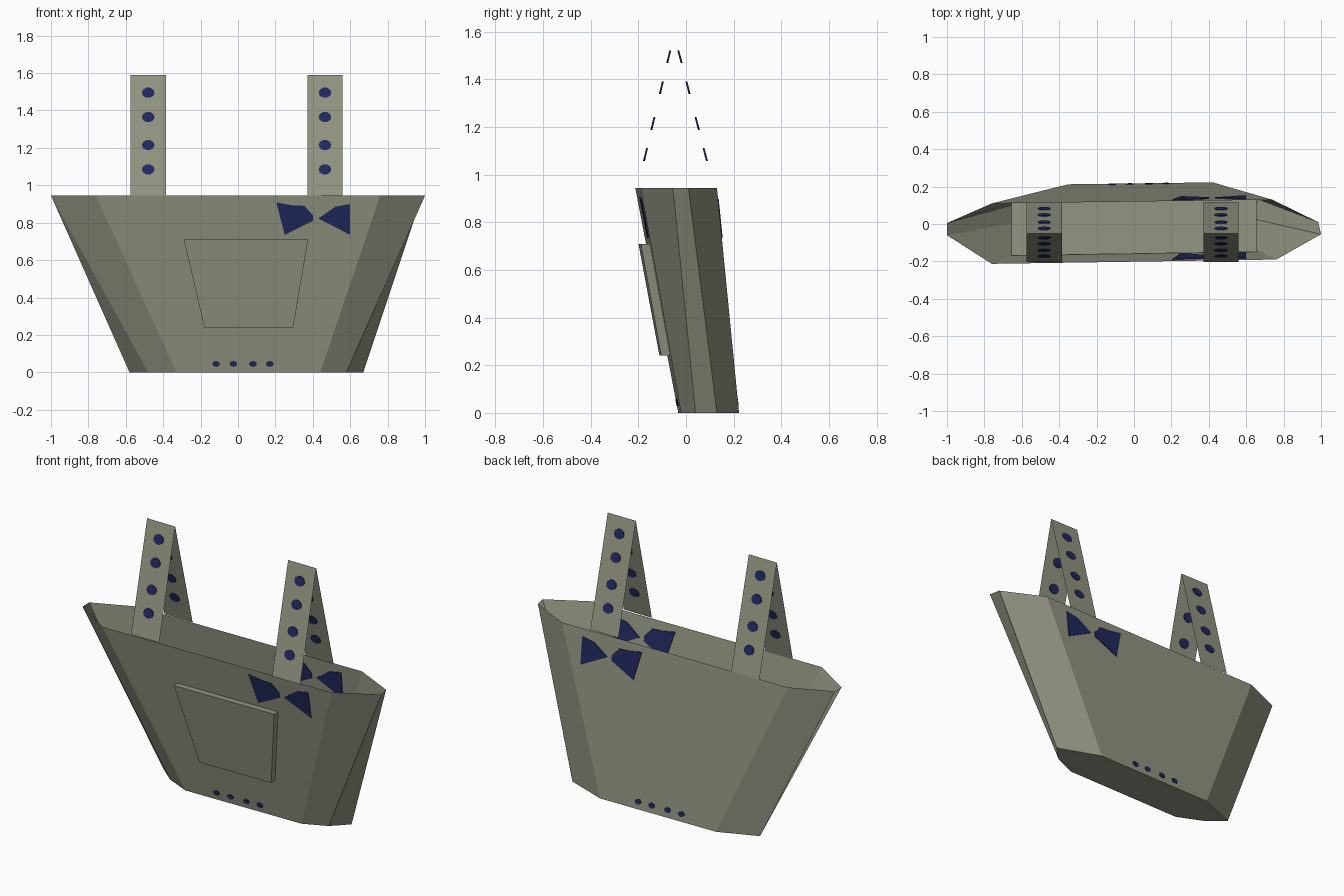
import bpy, bmesh, math

if "Cube" in bpy.data.objects:
    bpy.data.objects.remove(bpy.data.objects["Cube"])

RIM, APEX_Z, APEX_Y = 0.945, 1.59, -0.05


def material(name, rgb):
    m = bpy.data.materials.new(name)
    m.diffuse_color = (*rgb, 1)
    m.use_nodes = True
    m.node_tree.nodes["Principled BSDF"].inputs["Base Color"].default_value = m.diffuse_color
    return m


CANVAS = material("olive grey canvas", (0.29, 0.30, 0.225))
NAVY = material("navy blue", (0.0145, 0.022, 0.11))


# Linear surfaces giving y for any (x, z)
def front(x, z):
    return -0.0275 - 0.174 * z / RIM + 0.0151 * x


def back(x, z):
    return 0.217 - 0.097 * z / RIM + 0.0133 * x


def strap_leg(base_y):
    return lambda x, z: base_y + (APEX_Y - base_y) * (z - RIM) / (APEX_Z - RIM)


def build(name, verts, faces, mat):
    bm = bmesh.new()
    vs = [bm.verts.new(v) for v in verts]
    for f in faces:
        bm.faces.new([vs[i] for i in f])
    bmesh.ops.recalc_face_normals(bm, faces=bm.faces)
    mesh = bpy.data.meshes.new(name)
    bm.to_mesh(mesh)
    bm.free()
    mesh.materials.append(mat)
    ob = bpy.data.objects.new(name, mesh)
    bpy.context.collection.objects.link(ob)
    return ob


def plate(name, outline, surface, lo, hi, mat):
    """Prism of an (x, z) outline lying on a surface, from y offset lo to hi."""
    n = len(outline)
    verts = [(x, surface(x, z) + d, z) for d in (lo, hi) for x, z in outline]
    faces = [range(n), range(n, 2 * n)]
    faces += [(i, (i + 1) % n, (i + 1) % n + n, i + n) for i in range(n)]
    return build(name, verts, faces, mat)


def spot(cx, cz, rx, rz, n=10):
    return [(cx + rx * math.cos(math.tau * i / n), cz + rz * math.sin(math.tau * i / n))
            for i in range(n)]


# Open bag body: eight-sided rim lofted to an eight-sided base
rim = [(-0.76, front(-0.76, RIM)), (0.76, front(0.76, RIM)), (1.0, -0.055), (0.985, 0.01),
       (0.74, back(0.74, RIM)), (-0.76, back(-0.76, RIM)), (-1.0, 0.005), (-1.0, -0.06)]
base = [(-0.33, front(-0.33, 0)), (0.44, front(0.44, 0)), (0.58, 0.04), (0.67, 0.13),
        (0.42, back(0.42, 0)), (-0.35, back(-0.35, 0)), (-0.58, 0.12), (-0.48, 0.035)]
build("bag_body",
      [(x, y, 0) for x, y in base] + [(x, y, RIM) for x, y in rim],
      [range(8)] + [(i, (i + 1) % 8, (i + 1) % 8 + 8, i + 8) for i in range(8)], CANVAS)

# Inner panel sitting below the rim
px, pz = 0.655, 0.73
build("inner_panel", [(-px, front(-px, pz) + 0.003, pz), (px, front(px, pz) + 0.003, pz),
                      (px, back(px, pz) - 0.003, pz), (-px, back(-px, pz) - 0.003, pz)],
      [(0, 1, 2, 3)], CANVAS)

# Front pocket
plate("front_pocket", [(-0.18, 0.24), (0.295, 0.24), (0.375, 0.71), (-0.29, 0.71)],
      front, -0.037, 0.0, CANVAS)

# Straps: folded sheets with dots showing on both sides
for side, cx in (("left", -0.48), ("right", 0.465)):
    h = 0.094
    build(side + "_strap",
          [(cx - h, -0.203, RIM), (cx + h, -0.203, RIM), (cx - h, APEX_Y, APEX_Z),
           (cx + h, APEX_Y, APEX_Z), (cx - h, 0.117, RIM), (cx + h, 0.117, RIM)],
          [(0, 1, 3, 2), (2, 3, 5, 4)], CANVAS)
    for leg, y in (("front", -0.203), ("back", 0.117)):
        for i, z in enumerate((1.085, 1.215, 1.365, 1.495)):
            plate(f"{side}_strap_{leg}_dot_{i}", spot(cx, z, 0.034, 0.028),
                  strap_leg(y), -0.004, 0.004, NAVY)

# Bow and base dots, seen through both walls
bow = {"left": [(0.205, 0.908), (0.25, 0.735), (0.4, 0.81), (0.4, 0.84), (0.355, 0.89),
                (0.29, 0.893)],
       "right": [(0.43, 0.822), (0.6, 0.735), (0.6, 0.9), (0.52, 0.885)]}
for wall, surface in (("front", front), ("back", back)):
    for half, outline in bow.items():
        plate(f"{wall}_bow_{half}", outline, surface, -0.0045, 0.0045, NAVY)
    for i, x in enumerate((-0.117, -0.025, 0.08, 0.17)):
        plate(f"{wall}_base_dot_{i}", spot(x, 0.045, 0.021, 0.016, 8),
              surface, -0.0045, 0.0045, NAVY)
